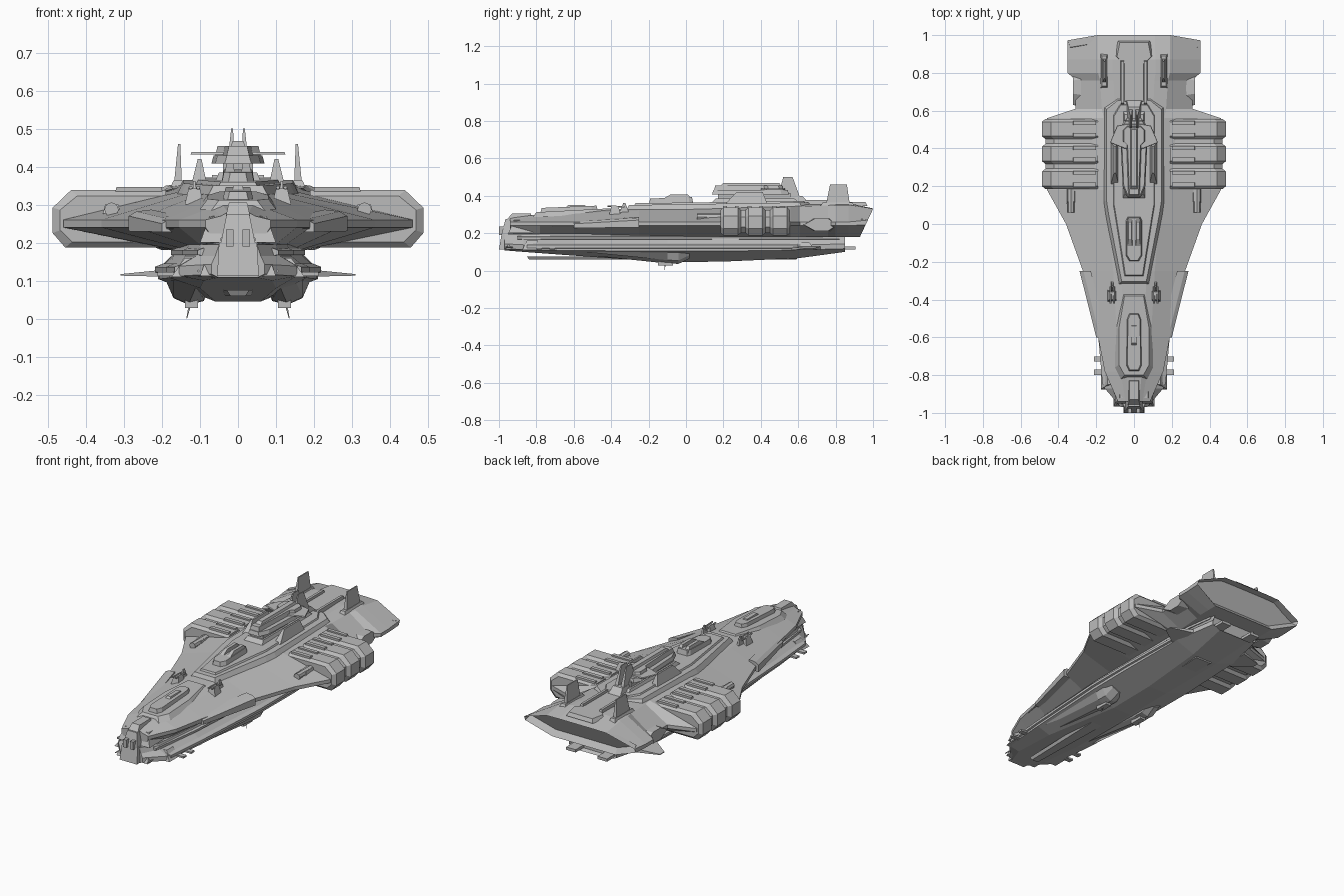
import bpy, bmesh, math
from mathutils import Vector

old = bpy.data.objects.get("Cube")
if old:
    bpy.data.objects.remove(old, do_unlink=True)

grey = bpy.data.materials.new("hull grey")
grey.use_nodes = True
COLOUR = (0.5, 0.5, 0.5, 1)
grey.diffuse_color = COLOUR
grey.node_tree.nodes["Principled BSDF"].inputs["Base Color"].default_value = COLOUR


def loft(name, rings, mirror=False, recess=None):
    """Skin equal-length point rings, cap the ends, optionally sink the last cap."""
    bm = bmesh.new()
    rows = [[bm.verts.new(p) for p in ring] for ring in rings]
    n = len(rows[0])
    for a, b in zip(rows, rows[1:]):
        for i in range(n):
            j = (i + 1) % n
            bm.faces.new((a[i], a[j], b[j], b[i]))
    bm.faces.new(rows[0])
    end = bm.faces.new(rows[-1])
    bmesh.ops.recalc_face_normals(bm, faces=bm.faces)
    if recess:
        bmesh.ops.inset_region(bm, faces=[end], thickness=recess)
        inward = -end.normal * recess * 2
        bmesh.ops.translate(bm, verts=end.verts, vec=inward)
    mesh = bpy.data.meshes.new(name)
    bm.to_mesh(mesh)
    bm.free()
    mesh.materials.append(grey)
    obj = bpy.data.objects.new(name, mesh)
    bpy.context.collection.objects.link(obj)
    if mirror:
        mod = obj.modifiers.new("Mirror", "MIRROR")
        mod.use_mirror_merge = False
    return obj


def section(y, half, lean=0.0):
    """Cross-section from a right-half list of (x, z), leaning back with height."""
    full = half + [(-x, z) for x, z in reversed(half)]
    low = min(z for x, z in half)
    return [(x, y + lean * (z - low), z) for x, z in full]


def deck(name, half, z0, z1, inset=0.01, rise=0.0):
    """Bevelled plan-shaped slab; rise lifts it towards the stern."""
    full = half + [(-x, y) for x, y in reversed(half)]
    ys = [y for x, y in half]
    mid, size = (min(ys) + max(ys)) / 2, max(ys) - min(ys)
    shrink = 1 - 2 * inset / size
    lift = lambda y: rise * (y - min(ys)) / size
    base = [(x, y, z0 + lift(y)) for x, y in full]
    top = [(x - math.copysign(inset, x), mid + (y - mid) * shrink, z1 + lift(y)) for x, y in full]
    return loft(name, [base, top])


def block(name, x, y, z, tx=None, ty=None, mirror=False):
    """Box from ranges; tx and ty give the top face ranges for a taper."""
    quad = lambda a, b, h: [(a[0], b[0], h), (a[1], b[0], h), (a[1], b[1], h), (a[0], b[1], h)]
    return loft(name, [quad(x, y, z[0]), quad(tx or x, ty or y, z[1])], mirror)


def rod(name, a, b, r, sides=8, tip=1.0):
    """Mirrored tapering tube between two points."""
    a, b = Vector(a), Vector(b)
    q = (b - a).to_track_quat('Z', 'Y')
    ring = lambda c, s: [c + q @ Vector((s * math.cos(k * math.tau / sides),
                                         s * math.sin(k * math.tau / sides), 0)) for k in range(sides)]
    return loft(name, [ring(a, r), ring(b, r * tip)], True)


# Upper hull: y, top z, shoulder x, edge x, keel x, keel z
upper = [(-.94, .28, .045, .085, .06, .2), (-.78, .302, .07, .155, .1, .195),
         (-.6, .315, .09, .19, .12, .19), (-.25, .333, .11, .27, .15, .185),
         (0, .34, .13, .36, .16, .18), (.18, .345, .15, .46, .17, .18),
         (.56, .352, .16, .46, .17, .18), (.61, .353, .17, .31, .18, .18),
         (.76, .358, .18, .305, .19, .18), (.8, .36, .19, .352, .2, .18),
         (.87, .36, .19, .352, .2, .18)]
rings = [section(y, [(s * .6, t), (s, t - .01), (e, .26), (e, .24), (k, b)])
         for y, t, s, e, k, b in upper]
rings.append(section(.93, [(.11, .332), (.19, .33), (.352, .27), (.352, .245), (.2, .18)], .47))
loft("upper_hull", rings, recess=.018)

# Lower hull: y, top x, edge x, edge z, bottom x, bottom z
lower = [(-.97, .05, .07, .125, .05, .108), (-.87, .1, .155, .12, .09, .1),
         (-.6, .13, .18, .115, .1, .08), (-.1, .16, .208, .112, .06, .045),
         (.2, .165, .21, .112, .06, .048), (.6, .16, .2, .118, .08, .066),
         (.85, .13, .15, .125, .1, .1)]
loft("lower_hull", [section(y, [(t * .5, .2), (t, .195), (t + .01, .165), (e, z + .018), (e, z - .008), (b, d)])
                    for y, t, e, z, b, d in lower], recess=.01)

# Rails along the lower hull and its fins
loft("lower_rail", [[(x, y, .118), (x + .012, y, .122), (x + .012, y, .136), (x - .01, y, .145)]
                    for x, y in [(.155, -.85), (.177, -.6), (.206, -.1), (.207, .2), (.198, .6)]], True)
loft("waist_rail", [[(x, y, .165), (x + .016, y, .168), (x + .016, y, .18), (x, y, .186)]
                    for x, y in [(.09, -.9), (.13, -.6), (.16, -.1), (.16, .6), (.13, .82)]], True)
for y in (-.785, -.715):
    block("bow_fin", (.13, .212), (y - .014, y + .014), (.112, .122), mirror=True)
loft("stern_fin", [[(.18, .55, .11), (.18, .72, .11), (.18, .72, .13), (.18, .55, .13)],
                   [(.31, .64, .113), (.31, .68, .113), (.31, .68, .117), (.31, .64, .117)]], True)
block("stern_foot", (.07, .13), (.78, .905), (.112, .128), mirror=True)
block("stern_clamp", (.15, .205), (.58, .68), (.12, .15), (.15, .19), (.6, .66), mirror=True)

# Belly sponsons, hatch and aerials
loft("belly_sponson", [[(x0, y, .1), (x1, y, .1), (x1 - .02, y, z + .018), (x1 - .06, y, z), (x0 + .02, y, z + .01)]
                       for y, x0, x1, z in [(-.55, .08, .17, .085), (-.1, .07, .19, .038),
                                            (-.04, .07, .19, .036), (.02, .08, .185, .065)]], True)
block("belly_gun", (.105, .14), (-.15, -.07), (.028, .05), mirror=True)
rod("belly_aerial", (.125, -.11, .045), (.135, -.115, 0), .004, 4, .3)
deck("keel_plate", [(.03, -.85), (.05, -.1), (.05, .2), (.06, .6)], .075, .06)

# Prow column, cowls and whiskers
block("prow_lower", (-.055, .055), (-1, -.85), (.112, .2), (-.05, .05), (-.985, -.85))
block("prow_slot_frame", (.012, .032), (-1, -.9), (.19, .235), mirror=True)
block("prow_upper", (-.045, .045), (-.985, -.82), (.2, .275), (-.03, .03), (-.965, -.82))
block("prow_cap", (-.032, .032), (-.96, -.82), (.27, .305), (-.024, .024), (-.93, -.83))
block("prow_cheek", (.045, .1), (-.95, -.82), (.2, .27), (.04, .075), (-.92, -.8), mirror=True)
block("prow_jaw", (.05, .1), (-.965, -.84), (.112, .14), (.05, .09), (-.95, -.84), mirror=True)
block("prow_shoulder", (.09, .175), (-.875, -.79), (.11, .16), (.09, .14), (-.85, -.79), mirror=True)
for x in (.055, .105):
    rod("whisker", (x, -.9, .125), (x, -.965, .125), .004, 4)

# Forward deck with its ridge box
deck("forward_deck", [(.07, -.82), (.1, -.76), (.1, -.55), (.07, -.36)], .285, .312, .02, .022)
deck("ridge_base", [(.03, -.78), (.043, -.75), (.04, -.5), (.028, -.47)], .3, .335, .008, .012)
block("ridge_top", (-.017, .017), (-.65, -.53), (.33, .35), (-.012, .012), (-.63, -.54))

# Stepped main deck
deck("main_deck", [(.08, -.32), (.15, .05), (.16, .12), (.16, .62), (.1, .67)], .322, .35, .015, .015)
deck("inner_deck", [(.055, -.28), (.105, .04), (.115, .1), (.115, .58), (.08, .64)], .34, .36, .01, .012)

# Forward deckhouse
deck("deckhouse", [(.028, -.2), (.045, -.17), (.045, .02), (.035, .04)], .345, .385, .008, .008)
block("deckhouse_roof", (.008, .036), (-.13, .03), (.38, .408), (.012, .03), (-.08, .01), mirror=True)

# Command tower
block("tower_base", (-.065, .065), (.12, .62), (.35, .385), (-.05, .05), (.16, .58))
block("tower_neck", (-.04, .04), (.17, .56), (.38, .415))
deck("tower_mid", [(.035, .14), (.06, .2), (.07, .42), (.07, .51), (.05, .55)], .408, .43, .006)
deck("tower_wing", [(.05, .4), (.125, .43), (.125, .435), (.09, .52), (.04, .53)], .432, .438, .002)
deck("tower_head", [(.03, .15), (.04, .42), (.06, .44), (.06, .5), (.04, .52)], .428, .454, .006)
block("tower_spine", (-.02, .02), (.18, .51), (.45, .468), (-.014, .014), (.2, .5))
block("tower_tail", (-.04, .04), (.52, .66), (.36, .4), (-.03, .03), (.53, .62))
block("tower_fin", (.008, .03), (.49, .61), (.39, .5), (.013, .018), (.52, .57), mirror=True)
block("tower_buttress", (.08, .125), (.2, .44), (.345, .42), (.096, .106), (.27, .41), mirror=True)

# Stern spine, rails and tall fins
deck("stern_spine", [(.06, .64), (.06, .85), (.1, .89), (.085, .97)], .345, .366, .01)
block("stern_rail", (.05, .072), (.62, .87), (.35, .378), (.054, .068), (.64, .86), mirror=True)
block("fin_base", (.138, .178), (.72, .9), (.345, .364), (.145, .17), (.73, .89), mirror=True)
block("tall_fin", (.148, .168), (.75, .875), (.36, .46), (.152, .158), (.77, .86), mirror=True)

# Armour strips along the hull edge
for name, stations in (("edge_plate_front", [(.15, -.78, .238, .262), (.192, -.58, .235, .268), (.245, -.38, .235, .27)]),
                       ("edge_plate_mid", [(.2, -.6, .228, .262), (.288, -.25, .23, .282)])):
    loft(name, [[(x - .06, y, a), (x, y, a), (x, y, b - .012), (x - .02, y, b), (x - .06, y, b + .005)]
                for x, y, a, b in stations], True)
loft("stern_side_frame", [[(x, .62 + i, .245), (x, .68 + i, .278), (x, .77 - i, .278),
                           (x, .82 - i, .245), (x, .77 - i, .212), (x, .68 + i, .212)]
                          for x, i in ((.26, 0), (.322, .01))], True)

# Side pod banks with ribs
profile = [(.19, .338), (.44, .338), (.488, .292), (.488, .225), (.455, .187), (.19, .187)]


def pod(name, y0, y1, bevel, shrink):
    ring = lambda y, s: [(.19 + (x - .19) * (1 - s / 3), y, .263 + (z - .263) * (1 - s)) for x, z in profile]
    loft(name, [ring(y0, shrink + .2), ring(y0 + bevel, shrink), ring(y1 - bevel, shrink), ring(y1, shrink + .2)], True)


pod("pod_core", .2, .55, .01, .2)
for k in range(3):
    y = .185 + k * .132
    pod("side_pod", y, y + .108, .016, 0)
    block("pod_rib", (.2, .325), (y + .012, y + .034), (.325, .346), (.2, .32), mirror=True)
    block("pod_rib_rear", (.2, .325), (y + .076, y + .096), (.325, .346), (.2, .32), mirror=True)

# Wing guns and foredeck turrets
block("wing_gun_mount", (.305, .36), (.1, .2), (.26, .3), (.315, .35), (.12, .2), mirror=True)
rod("wing_gun", (.333, .19, .287), (.333, .06, .287), .019)
block("turret_base", (.09, .14), (-.41, -.35), (.3, .343), (.1, .13), (-.4, -.36), mirror=True)
block("turret_mast", (.108, .122), (-.36, -.3), (.3, .362), (.112, .118), (-.335, -.325), mirror=True)
for x in (.105, .125):
    rod("turret_barrel", (x, -.33, .34), (x, -.42, .345), .005, 6)
